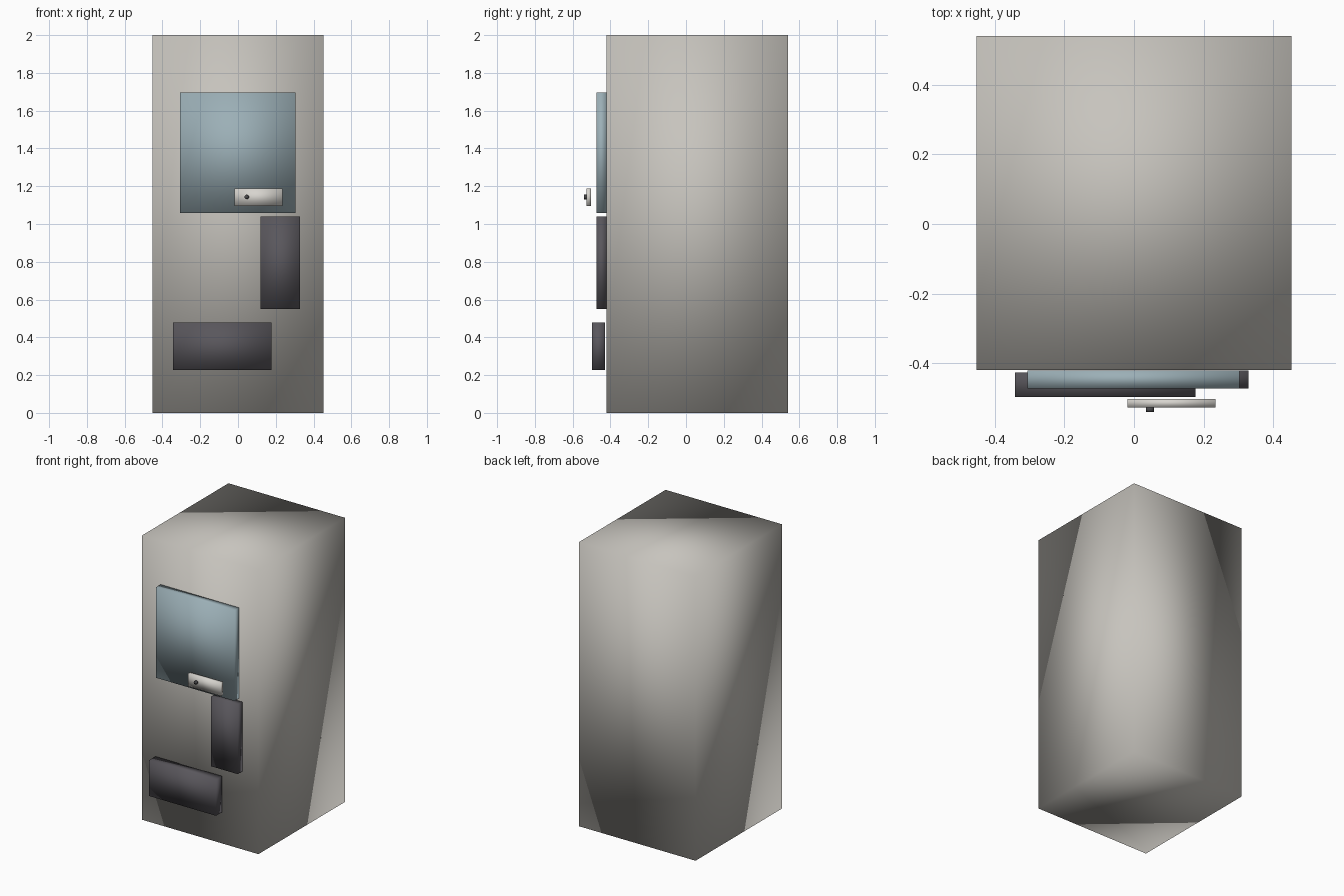
import bpy
import bmesh
from math import radians
from mathutils import Matrix, Vector

default = bpy.data.objects.get("Cube")
if default:
    bpy.data.objects.remove(default, do_unlink=True)


def material(name, rgb):
    mat = bpy.data.materials.new(name)
    mat.use_nodes = True
    colour = (*rgb, 1.0)
    mat.diffuse_color = colour
    mat.node_tree.nodes["Principled BSDF"].inputs["Base Color"].default_value = colour
    return mat


def finish(name, bm, mat):
    mesh = bpy.data.meshes.new(name)
    for face in bm.faces:
        face.smooth = True
    bm.to_mesh(mesh)
    bm.free()
    mesh.materials.append(mat)
    obj = bpy.data.objects.new(name, mesh)
    bpy.context.collection.objects.link(obj)
    return obj


def box(name, low, high, mat):
    """Soft-shaded box between two opposite corners."""
    low, high = Vector(low), Vector(high)
    bm = bmesh.new()
    size = Matrix.Diagonal((*(high - low), 1.0))
    bmesh.ops.create_cube(bm, size=1, matrix=Matrix.Translation((low + high) / 2) @ size)
    return finish(name, bm, mat)


warm_grey = material("warm grey", (0.57, 0.55, 0.51))
glass_blue = material("pale blue glass", (0.33, 0.43, 0.47))
charcoal = material("charcoal", (0.1, 0.094, 0.107))
off_white = material("off white", (0.68, 0.66, 0.62))
dark_metal = material("dark metal", (0.07, 0.07, 0.075))

# Cabinet
box("cabinet", (-0.453, -0.42, 0), (0.453, 0.541, 2), warm_grey)

# Panels on the front
box("display_window", (-0.307, -0.473, 1.058), (0.304, -0.422, 1.695), glass_blue)
box("control_panel", (0.12, -0.473, 0.55), (0.329, -0.422, 1.039), charcoal)
box("collection_tray", (-0.343, -0.498, 0.226), (0.177, -0.428, 0.478), charcoal)

# Lock plate and its round button
box("lock_plate", (-0.018, -0.528, 1.095), (0.235, -0.503, 1.187), off_white)
bm = bmesh.new()
place = Matrix.Translation((0.046, -0.534, 1.143)) @ Matrix.Rotation(radians(90), 4, "X")
bmesh.ops.create_cone(bm, cap_ends=True, segments=16, radius1=0.012, radius2=0.012,
                      depth=0.014, matrix=place)
finish("lock_button", bm, dark_metal)
